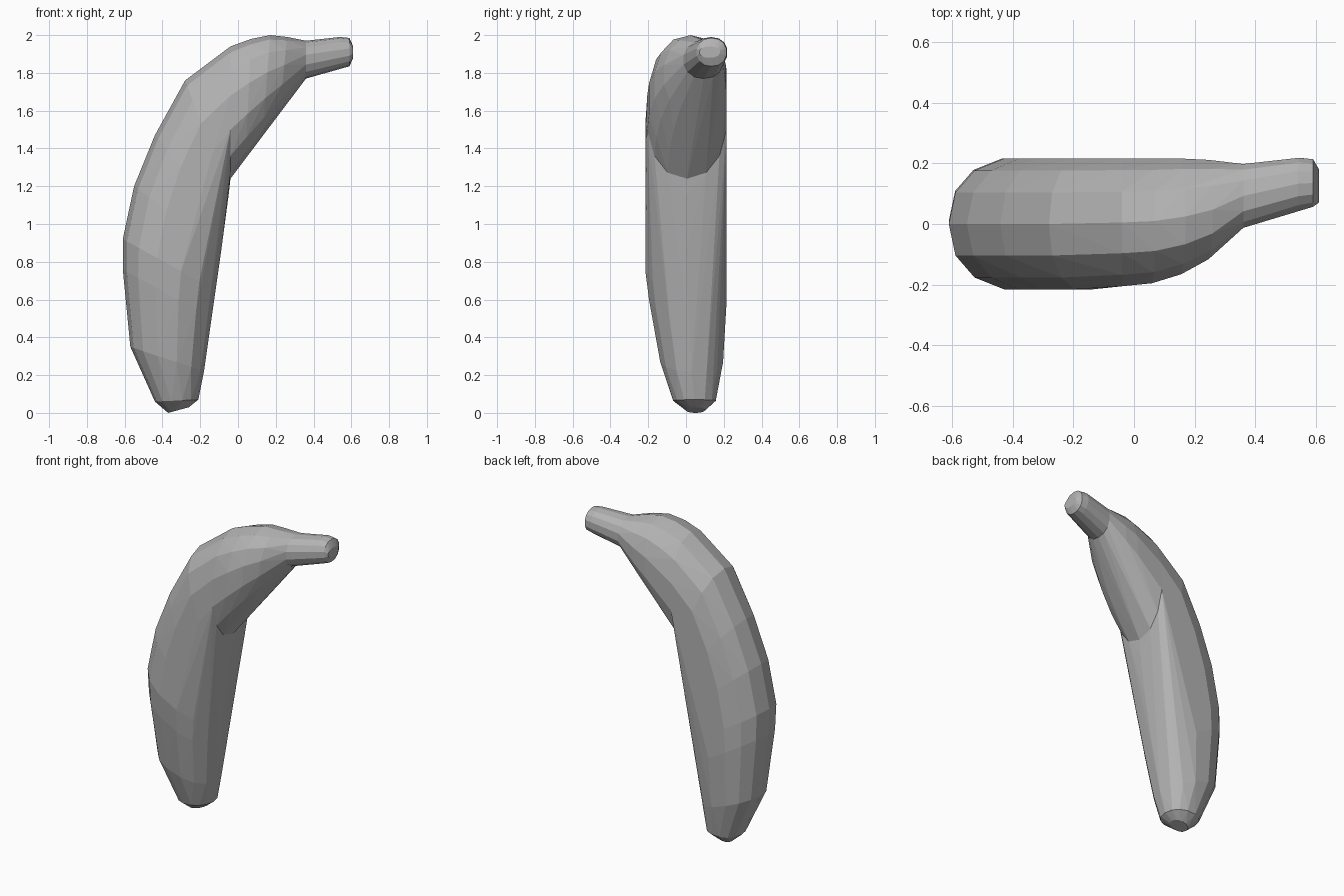
import bpy, bmesh
from math import cos, sin, tau
from mathutils import Vector

cube = bpy.data.objects.get("Cube")
if cube:
    bpy.data.objects.remove(cube, do_unlink=True)

grey = bpy.data.materials.new("plain grey")
grey.use_nodes = True
grey.diffuse_color = (0.45, 0.45, 0.45, 1)
grey.node_tree.nodes["Principled BSDF"].inputs["Base Color"].default_value = grey.diffuse_color


def rounded(v, power=0.9):
    """Slightly squared circle coordinate."""
    return abs(v) ** power * (1 if v > 0 else -1)


def section(outer, inner, y_front, y_back, sides=14):
    """Oval slice spanning the outer and inner (x, z) edges of the fruit."""
    a, b = Vector((outer[0], 0, outer[1])), Vector((inner[0], 0, inner[1]))
    centre, half = (a + b) / 2, (a - b) / 2
    centre.y = (y_front + y_back) / 2
    depth = Vector((0, (y_back - y_front) / 2, 0))
    return [centre + half * rounded(cos(tau * i / sides)) + depth * rounded(sin(tau * i / sides))
            for i in range(sides)]


def hull_part(name, slices):
    """Solid convex part wrapped around its slices."""
    bm = bmesh.new()
    for s in slices:
        for p in section(*s):
            bm.verts.new(p)
    bmesh.ops.convex_hull(bm, input=bm.verts[:])
    bmesh.ops.delete(bm, geom=[v for v in bm.verts if not v.link_faces], context='VERTS')
    bmesh.ops.dissolve_limit(bm, angle_limit=0.02, verts=bm.verts[:], edges=bm.edges[:])
    bmesh.ops.recalc_face_normals(bm, faces=bm.faces[:])
    mesh = bpy.data.meshes.new(name)
    bm.to_mesh(mesh)
    bm.free()
    mesh.materials.append(grey)
    obj = bpy.data.objects.new(name, mesh)
    bpy.context.collection.objects.link(obj)


# Slices shared by neighbouring parts
shoulder = ((-0.04, 1.94), (-0.04, 1.24), -0.21, 0.22)
collar = ((0.36, 1.97), (0.36, 1.77), -0.015, 0.20)

# Long curved body, from the blunt tip up to the shoulder
hull_part("fruit_body", [
    ((-0.37, 0.0), (-0.26, 0.03), 0.0, 0.10),
    ((-0.44, 0.06), (-0.21, 0.07), -0.07, 0.16),
    ((-0.57, 0.35), (-0.18, 0.22), -0.14, 0.20),
    ((-0.61, 0.76), (-0.14, 0.50), -0.20, 0.22),
    ((-0.61, 0.92), (-0.12, 0.65), -0.22, 0.22),
    ((-0.55, 1.20), (-0.09, 0.85), -0.22, 0.22),
    ((-0.44, 1.47), (-0.07, 1.02), -0.22, 0.22),
    ((-0.28, 1.76), (-0.05, 1.15), -0.22, 0.22),
    shoulder,
])

# Neck tapering from the shoulder to the stem
hull_part("fruit_neck", [
    shoulder,
    ((0.07, 1.98), (0.04, 1.35), -0.20, 0.22),
    ((0.17, 2.00), (0.13, 1.47), -0.17, 0.22),
    ((0.26, 1.99), (0.22, 1.59), -0.12, 0.215),
    collar,
])

# Short stem with a rounded end
hull_part("stem", [
    collar,
    ((0.54, 1.99), (0.55, 1.825), 0.045, 0.22),
    ((0.59, 1.985), (0.59, 1.835), 0.055, 0.215),
    ((0.61, 1.94), (0.61, 1.88), 0.07, 0.18),
])
